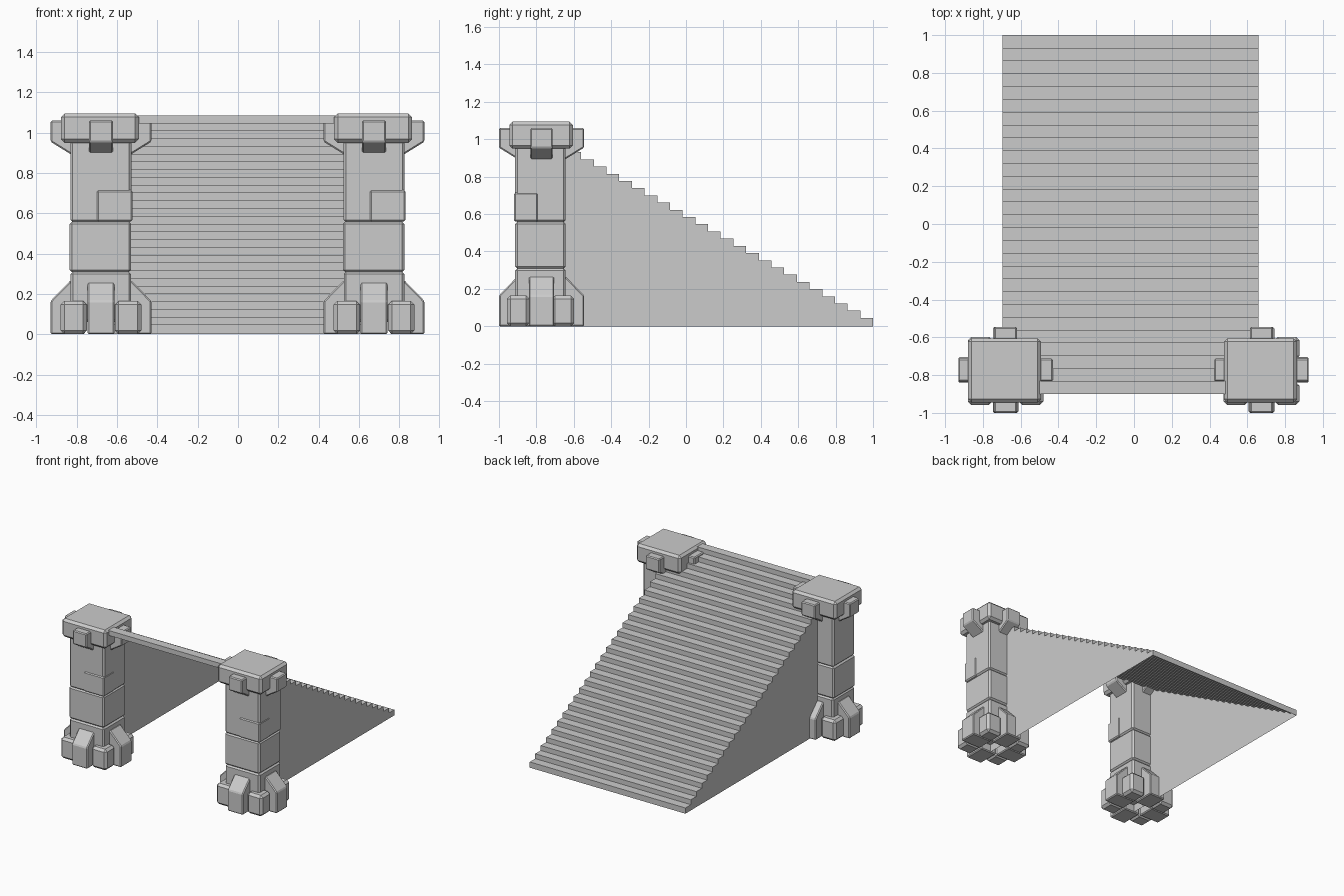
import bpy, bmesh, math
from mathutils import Matrix, Vector

if "Cube" in bpy.data.objects:
    bpy.data.objects.remove(bpy.data.objects["Cube"])

CY = -0.7725          # pillar centre line in y
PILLARS = {"left": -0.68, "right": 0.675}


def finish(bm, name, bevel=0.0):
    if bevel:
        bmesh.ops.bevel(bm, geom=bm.edges[:], offset=bevel, segments=1,
                        affect='EDGES', clamp_overlap=True)
    bmesh.ops.recalc_face_normals(bm, faces=bm.faces[:])
    mesh = bpy.data.meshes.new(name)
    bm.to_mesh(mesh)
    bm.free()
    ob = bpy.data.objects.new(name, mesh)
    bpy.context.collection.objects.link(ob)
    return ob


def box(bm, x0, x1, y0, y1, z0, z1):
    m = Matrix.Translation(((x0 + x1) / 2, (y0 + y1) / 2, (z0 + z1) / 2)) \
        @ Matrix.Diagonal((x1 - x0, y1 - y0, z1 - z0, 1))
    bmesh.ops.create_cube(bm, size=1, matrix=m)


def brace(bm, profile, width, reach, angle, cx, cy):
    """Extrude a (distance from outer face, z) profile and turn it outward."""
    rot = Matrix.Translation((cx, cy, 0)) @ Matrix.Rotation(angle, 4, 'Z')
    rings = [[bm.verts.new(rot @ Vector((reach - d, s * width / 2, z)))
              for d, z in profile] for s in (-1, 1)]
    n = len(profile)
    bm.faces.new(rings[0])
    bm.faces.new(rings[1][::-1])
    for i in range(n):
        j = (i + 1) % n
        bm.faces.new((rings[0][i], rings[0][j], rings[1][j], rings[1][i]))


FOOT = [(0, 0), (0, 0.165), (0.10, 0.268), (0.17, 0.23), (0.17, 0)]
BRACKET = [(0, 1.06), (0, 0.955), (0.105, 0.89), (0.15, 0.92), (0.15, 1.06)]

for side, cx in PILLARS.items():
    # stacked shaft stones with grooves between them
    bm = bmesh.new()
    for x0, x1, z0, z1 in ((-0.150, 0.150, 0.06, 0.31),
                           (-0.155, 0.150, 0.308, 0.56),
                           (-0.152, 0.152, 0.556, 0.97)):
        box(bm, cx + x0, cx + x1, -0.913, -0.643, z0, z1)
    finish(bm, side + "_pillar_shaft", 0.012)

    # raised stone on the front corner of the shaft
    bm = bmesh.new()
    box(bm, cx - 0.02, cx + 0.156, -0.92, -0.79, 0.56, 0.715)
    finish(bm, side + "_corner_stone", 0.008)

    # cap slab and corner stones of the foot
    bm = bmesh.new()
    box(bm, cx - 0.198, cx + 0.188, -0.945, -0.605, 0.95, 1.095)
    finish(bm, side + "_pillar_cap", 0.018)
    bm = bmesh.new()
    for sx in (-1, 1):
        for sy in (-1, 1):
            xs = sorted((cx + sx * 0.07, cx + sx * 0.2))
            ys = sorted((CY - 0.005 + sy * 0.06, CY - 0.005 + sy * 0.18))
            box(bm, *xs, *ys, 0, 0.165)
    finish(bm, side + "_foot_corners", 0.018)

    # sloped feet and cap brackets on all four sides
    feet, brackets = bmesh.new(), bmesh.new()
    for i in range(4):
        reach = 0.2275 if i % 2 else 0.25
        brace(feet, FOOT, 0.135, reach, i * math.pi / 2, cx, CY)
        brace(brackets, BRACKET, 0.12, reach, i * math.pi / 2, cx, CY)
    finish(feet, side + "_feet", 0.007)
    finish(brackets, side + "_brackets", 0.007)

# hollow staircase: stepped sheet with two side walls, open front and bottom
STEPS, X0, X1 = 28, -0.695, 0.66
RUN = 1.9 / STEPS
path = [(1.0, 0.0)]
for k in range(STEPS):
    z = 0.045 + k * 1.04 / (STEPS - 1)
    path += [(1 - k * RUN, z), (1 - (k + 1) * RUN, z)]
path.append((-0.9, 1.085 - 0.0385))
bm = bmesh.new()
left = [bm.verts.new((X0, y, z)) for y, z in path]
right = [bm.verts.new((X1, y, z)) for y, z in path]
for i in range(len(path) - 1):
    bm.faces.new((left[i], left[i + 1], right[i + 1], right[i]))
for row, x in ((left, X0), (right, X1)):
    bm.faces.new(row + [bm.verts.new((x, -0.9, 0))])
finish(bm, "staircase")
